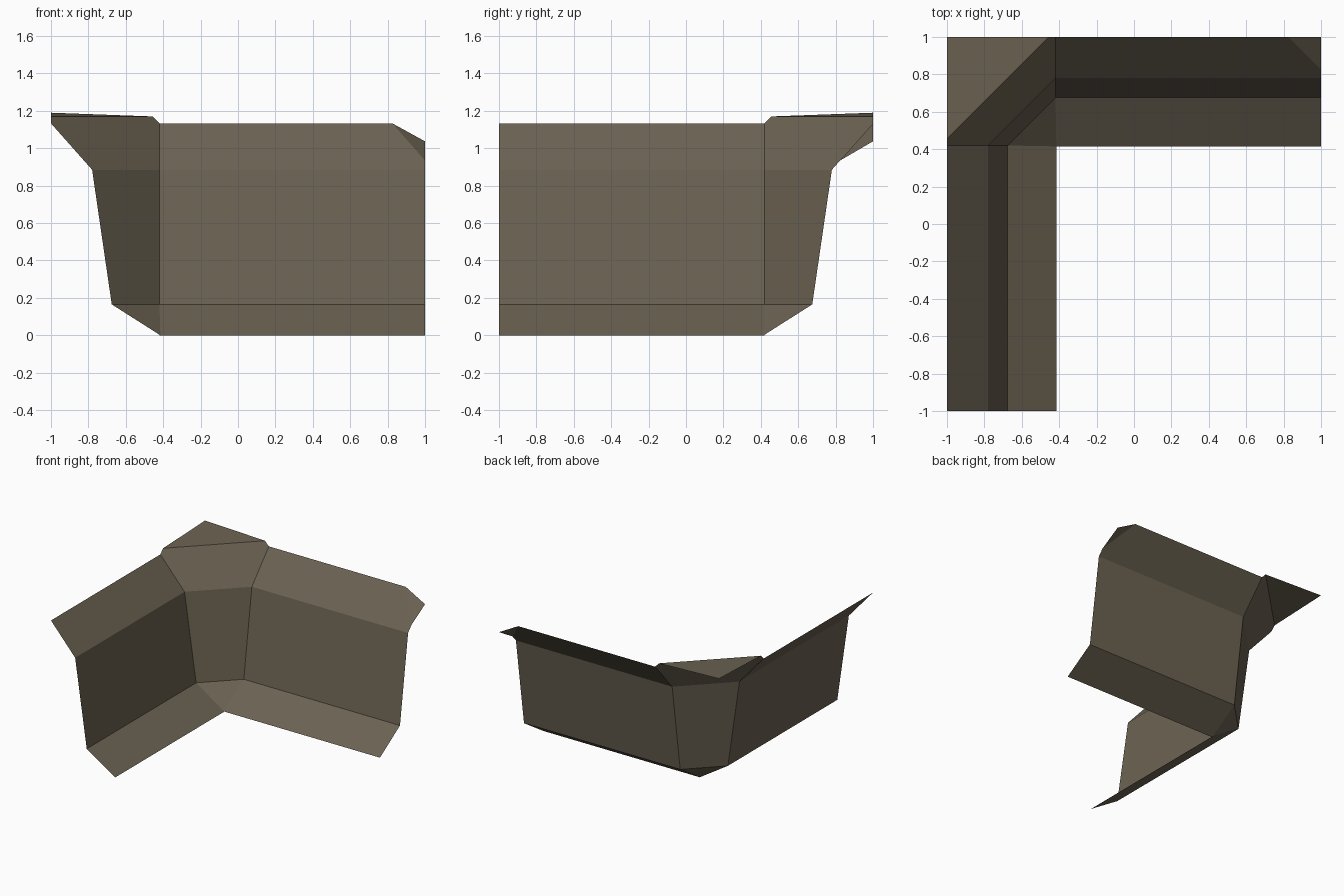
import bpy
import bmesh
from mathutils import Vector

cube = bpy.data.objects.get("Cube")
if cube:
    bpy.data.objects.remove(cube, do_unlink=True)

# One flat stone colour for the whole sheet
stone = bpy.data.materials.new("grey brown stone")
stone.use_nodes = True
colour = (0.147, 0.122, 0.084, 1)
stone.diffuse_color = colour
stone.node_tree.nodes["Principled BSDF"].inputs["Base Color"].default_value = colour

# Cross-section of a wall: (distance outward, height)
PROFILE = [(0.415, 0), (0.675, 0.165), (0.78, 0.885), (1, 1.133)]
JOINT = 0.42   # where the straight walls meet the corner
END = 1


def build(name, faces):
    """Make a flat-shaded sheet from polygons, welding shared points."""
    bm = bmesh.new()
    for face in faces:
        bm.faces.new([bm.verts.new(p) for p in face])
    bmesh.ops.remove_doubles(bm, verts=bm.verts, dist=0.001)
    mesh = bpy.data.meshes.new(name)
    bm.to_mesh(mesh)
    bm.free()
    mesh.materials.append(stone)
    obj = bpy.data.objects.new(name, mesh)
    bpy.context.collection.objects.link(obj)
    return obj


def swap(p):
    """Reflect a point across the diagonal of the corner."""
    return Vector((-p[1], -p[0], p[2]))


# Straight wall strips: sloping foot, steep face, flared rim
strips = []
for (d0, z0), (d1, z1) in zip(PROFILE, PROFILE[1:]):
    strips.append([Vector(p) for p in ((-JOINT, d0, z0), (END, d0, z0),
                                       (END, d1, z1), (-JOINT, d1, z1))])

# Side wall is the reflected back wall
build("side_wall", [[swap(p) for p in reversed(s)] for s in strips])

# Back wall has one rim corner folded down
rim = strips[-1]
fold_low = rim[1].lerp(rim[2], 0.2)
fold_top = Vector((0.825, rim[2].y, rim[2].z))
fold_tip = Vector((END, END, 1.037))
clipped_rim = [rim[0], rim[1], fold_low, fold_top, rim[3]]
build("back_wall", strips[:-1] + [clipped_rim, [fold_top, fold_low, fold_tip]])

# Chamfered corner between the walls, with a flat triangular ledge on top
right = [Vector((-JOINT, d, z)) for d, z in PROFILE]
right[0].x = -PROFILE[0][0]
right.append(Vector((-0.455, END, 1.17)))
left = [swap(p) for p in right]
peak = Vector((-END, END, 1.19))
build("corner_panel", [
    [left[0], right[1], left[1]],
    [left[1], right[1], right[2], left[2]],
    [left[2], right[2], right[3], right[4], left[4], left[3]],
    [left[4], right[4], peak],
])
